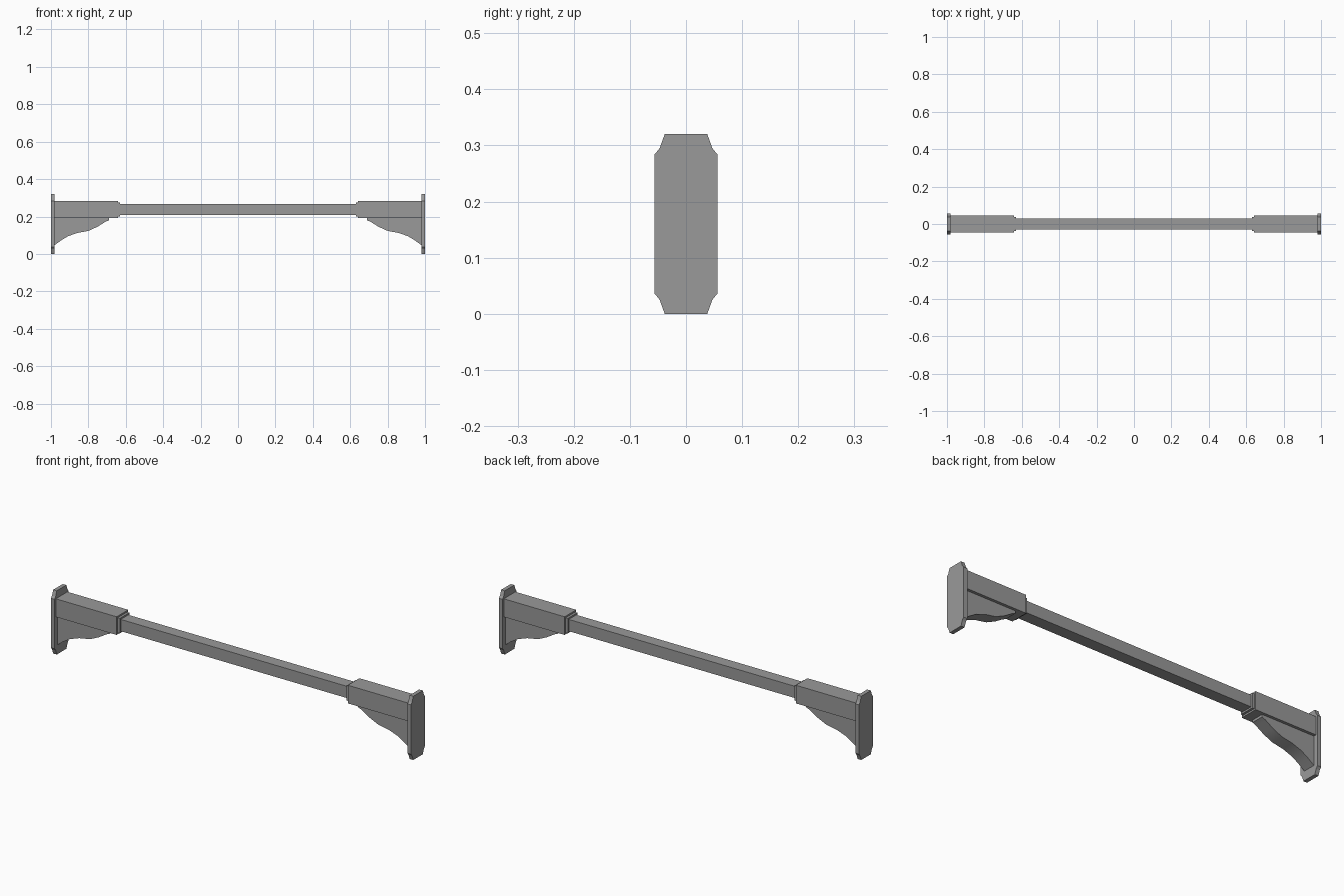
import bpy, bmesh

if "Cube" in bpy.data.objects:
    bpy.data.objects.remove(bpy.data.objects["Cube"])

# Dark grey finish shared by every part
finish = bpy.data.materials.new("dark_grey")
finish.diffuse_color = (0.32, 0.32, 0.32, 1)
finish.use_nodes = True
finish.node_tree.nodes["Principled BSDF"].inputs["Base Color"].default_value = finish.diffuse_color


def prism(name, points, depth_vec, mirror=True):
    """Extrude a flat outline along a vector, optionally mirrored across x = 0."""
    bm = bmesh.new()
    face = bm.faces.new([bm.verts.new(p) for p in points])
    new = bmesh.ops.extrude_face_region(bm, geom=[face])["geom"]
    bmesh.ops.translate(bm, vec=depth_vec,
                        verts=[g for g in new if isinstance(g, bmesh.types.BMVert)])
    bmesh.ops.recalc_face_normals(bm, faces=bm.faces)
    mesh = bpy.data.meshes.new(name)
    bm.to_mesh(mesh)
    bm.free()
    mesh.materials.append(finish)
    obj = bpy.data.objects.new(name, mesh)
    bpy.context.collection.objects.link(obj)
    if mirror:
        obj.modifiers.new("Mirror", 'MIRROR')
    return obj


def beam(name, x0, x1, half_y, z0, z1, mirror=True):
    """Rectangular bar running along x."""
    pts = [(x0, -half_y, z0), (x0, half_y, z0), (x0, half_y, z1), (x0, -half_y, z1)]
    return prism(name, pts, (x1 - x0, 0, 0), mirror)


# Wall plates with notched corners
quarter = [(0.038, 0.16), (0.047, 0.135), (0.056, 0.124)]
outline = (quarter + [(y, -z) for y, z in reversed(quarter)]
           + [(-y, -z) for y, z in quarter] + [(-y, z) for y, z in reversed(quarter)])
prism("wall_plate", [(0.98, y, z + 0.16) for y, z in outline], (0.02, 0, 0))

# Sleeves, collars and the long rail
beam("sleeve", 0.642, 0.98, 0.046, 0.192, 0.283)
beam("collar", 0.63, 0.642, 0.038, 0.2, 0.275)
beam("rail", -0.63, 0.63, 0.03, 0.208, 0.267, mirror=False)

# Curved support brackets under the sleeves
curve = [(0.98, 0.047), (0.945, 0.073), (0.91, 0.094), (0.86, 0.112), (0.80, 0.123),
         (0.75, 0.146), (0.71, 0.171), (0.69, 0.18), (0.69, 0.192), (0.98, 0.192)]
bracket = prism("support_bracket", [(x, -0.032, z) for x, z in curve], (0, 0.064, 0))
bpy.context.view_layer.objects.active = bracket
bracket.select_set(True)
bpy.ops.object.shade_smooth_by_angle()
